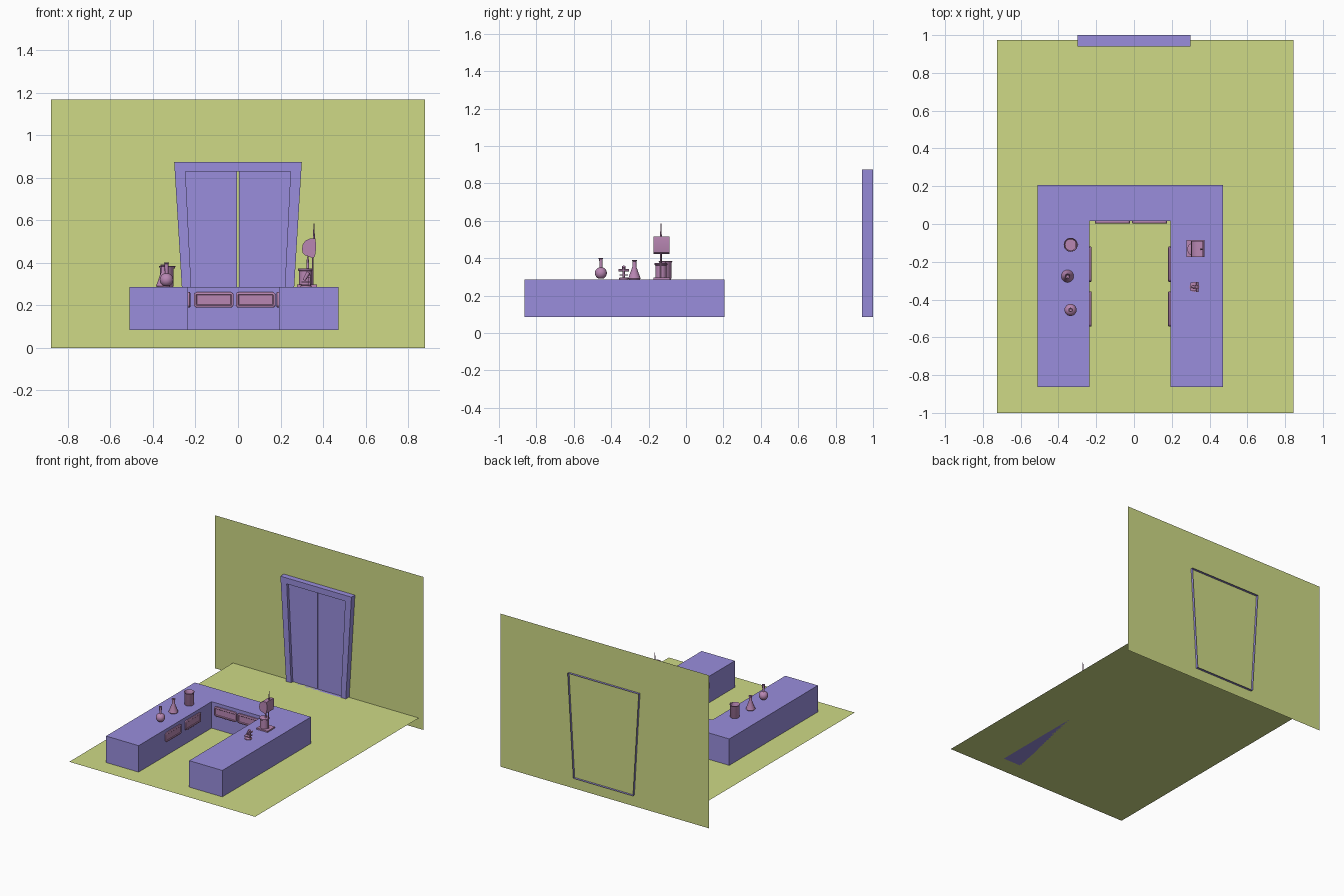
import bpy, bmesh, math
from mathutils import Vector, Matrix

if "Cube" in bpy.data.objects:
    bpy.data.objects.remove(bpy.data.objects["Cube"])


def material(name, rgb):
    m = bpy.data.materials.new(name)
    m.diffuse_color = (*rgb, 1)
    m.use_nodes = True
    m.node_tree.nodes["Principled BSDF"].inputs["Base Color"].default_value = m.diffuse_color
    return m


GREEN = material("green", (0.62, 0.70, 0.24))
PURPLE = material("purple", (0.32, 0.27, 0.72))
PINK = material("pink", (0.48, 0.24, 0.45))
FLOOR, TOP = 0.085, 0.287


def finish(bm, name, mat, smooth=False, fix=True):
    if fix:
        bmesh.ops.recalc_face_normals(bm, faces=bm.faces)
    me = bpy.data.meshes.new(name)
    bm.to_mesh(me)
    bm.free()
    me.materials.append(mat)
    ob = bpy.data.objects.new(name, me)
    bpy.context.collection.objects.link(ob)
    if smooth:
        bpy.ops.object.select_all(action='DESELECT')
        ob.select_set(True)
        bpy.context.view_layer.objects.active = ob
        bpy.ops.object.shade_smooth_by_angle(angle=math.radians(40))
    return ob


def sheet(name, pts, mat):
    bm = bmesh.new()
    bm.faces.new([bm.verts.new(p) for p in pts])
    return finish(bm, name, mat, fix=False)


def prism(name, pts, depth, mat, smooth=False):
    """Extrude a planar outline along a vector."""
    bm = bmesh.new()
    f = bm.faces.new([bm.verts.new(p) for p in pts])
    r = bmesh.ops.extrude_face_region(bm, geom=[f], use_keep_orig=True)
    vs = [g for g in r["geom"] if isinstance(g, bmesh.types.BMVert)]
    bmesh.ops.translate(bm, verts=vs, vec=depth)
    return finish(bm, name, mat, smooth)


def box(name, x0, x1, y0, y1, z0, z1, mat):
    return prism(name, [(x0, y0, z0), (x1, y0, z0), (x1, y1, z0), (x0, y1, z0)], (0, 0, z1 - z0), mat)


def lathe(name, x, y, z, profile, n=24):
    """Spin (radius, height) points around a vertical axis."""
    bm = bmesh.new()
    vs = [bm.verts.new((r, 0, h)) for r, h in profile]
    es = [bm.edges.new(p) for p in zip(vs, vs[1:])]
    bmesh.ops.spin(bm, geom=vs + es, axis=(0, 0, 1), cent=(0, 0, 0), angle=2 * math.pi, steps=n)
    bmesh.ops.remove_doubles(bm, verts=bm.verts, dist=1e-5)
    bmesh.ops.translate(bm, verts=bm.verts, vec=(x, y, z))
    return finish(bm, name, PINK, True)


def rod(name, a, b, r1, r2=None, n=16):
    a, b = Vector(a), Vector(b)
    bm = bmesh.new()
    m = Matrix.Translation((a + b) / 2) @ (b - a).to_track_quat('Z', 'Y').to_matrix().to_4x4()
    bmesh.ops.create_cone(bm, cap_ends=True, segments=n, radius1=r1, radius2=r1 if r2 is None else r2,
                          depth=(b - a).length, matrix=m)
    return finish(bm, name, PINK, True)


def drawer_front(name, centre, angle, w=0.186, h=0.072, t=0.012, rad=0.014):
    """Rounded panel with a sunken centre, facing -y before turning."""
    bm = bmesh.new()
    vs = []
    for k, (sx, sz) in enumerate([(1, 1), (-1, 1), (-1, -1), (1, -1)]):
        for i in range(5):
            a = math.radians(90 * k + 22.5 * i)
            vs.append(bm.verts.new((sx * (w / 2 - rad) + rad * math.cos(a), 0,
                                    sz * (h / 2 - rad) + rad * math.sin(a))))
    face = bm.faces.new(vs)
    r = bmesh.ops.extrude_face_region(bm, geom=[face], use_keep_orig=True)
    front = next(g for g in r["geom"] if isinstance(g, bmesh.types.BMFace))
    bmesh.ops.translate(bm, verts=front.verts, vec=(0, -t, 0))
    bmesh.ops.recalc_face_normals(bm, faces=bm.faces)
    for thick, dy in ((0.004, -0.003), (0.006, 0), (0.004, 0.004)):
        bmesh.ops.inset_region(bm, faces=[front], thickness=thick)
        bmesh.ops.translate(bm, verts=front.verts, vec=(0, dy, 0))
    bmesh.ops.transform(bm, matrix=Matrix.Translation(centre) @ Matrix.Rotation(angle, 4, 'Z'), verts=bm.verts)
    return finish(bm, name, PINK, True)


# Room: floor and back wall
sheet("floor", [(-0.725, -1, FLOOR), (0.845, -1, FLOOR), (0.845, 0.975, FLOOR), (-0.725, 0.975, FLOOR)], GREEN)
sheet("back_wall", [(-0.88, 0.982, 0), (0.88, 0.982, 0), (0.88, 0.982, 1.168), (-0.88, 0.982, 1.168)], GREEN)

# U-shaped counter
outline = [(-0.51, -0.863), (-0.235, -0.863), (-0.235, 0.017), (0.192, 0.017),
           (0.192, -0.863), (0.472, -0.863), (0.472, 0.207), (-0.51, 0.207)]
prism("counter", [(x, y, FLOOR) for x, y in outline], (0, 0, TOP - FLOOR), PURPLE)

# Drawer fronts on the three inner sides
for i, x in enumerate((-0.114, 0.083)):
    drawer_front(f"back_drawer_{i + 1}", (x, 0.017, 0.226), 0)
for i, y in enumerate((-0.213, -0.45)):
    drawer_front(f"left_drawer_{i + 1}", (-0.235, y, 0.226), math.pi / 2, t=0.008)
    drawer_front(f"right_drawer_{i + 1}", (0.192, y, 0.226), -math.pi / 2, t=0.008)

# Door frame: tapered shell, open at the back
outer = [(-0.252, FLOOR), (-0.3, 0.875), (0.3, 0.875), (0.252, FLOOR)]
inner = [(-0.21, FLOOR), (-0.247, 0.83), (0.247, 0.83), (0.21, FLOOR)]
bm = bmesh.new()
rings = [[bm.verts.new((x, y, z)) for x, z in pts]
         for pts, y in ((outer, 1.0), (outer, 0.94), (inner, 0.94), (inner, 0.982))]
for a, b in zip(rings, rings[1:]):
    for i in range(3):
        bm.faces.new((a[i], a[i + 1], b[i + 1], b[i]))
bm.faces.new((rings[0][3], rings[0][0], rings[1][0], rings[1][3]))
finish(bm, "door_frame", PURPLE)

# Two door leaves with a narrow gap
for side, s in (("left", -1), ("right", 1)):
    pts = [(s * 0.21, 0.962, FLOOR), (s * 0.004, 0.962, FLOOR), (s * 0.004, 0.962, 0.83), (s * 0.247, 0.962, 0.83)]
    prism(f"{side}_door_leaf", pts, (0, 0.019, 0), PURPLE)

# Beaker with lip and spout
lathe("beaker", -0.335, -0.11, TOP, [(0, 0), (0.029, 0), (0.032, 0.004), (0.032, 0.088), (0.037, 0.096),
                                    (0.035, 0.099), (0.029, 0.09), (0.029, 0.006), (0, 0.006)])
prism("beaker_spout", [(-0.306, -0.122, 0.383), (-0.294, -0.11, 0.385), (-0.306, -0.098, 0.383)],
      (-0.003, 0, -0.012), PINK)

# Conical flask
lathe("conical_flask", -0.352, -0.276, TOP, [(0, 0), (0.03, 0), (0.033, 0.005), (0.011, 0.066), (0.01, 0.096),
                                            (0.014, 0.1), (0.012, 0.104), (0.007, 0.1), (0.007, 0.066), (0, 0.05)])

# Round flask
ball = [(0.032 * math.sin(a), 0.033 - 0.032 * math.cos(a)) for a in [math.radians(15 * i) for i in range(2, 12)]]
lathe("round_flask", -0.336, -0.455, TOP, [(0, 0.004)] + ball + [(0.009, 0.108), (0.012, 0.11), (0.012, 0.115),
                                                              (0.007, 0.115), (0.007, 0.07), (0, 0.06)])

# Apparatus: base plate, canister, stem, curved tank and rod
box("apparatus_base", 0.278, 0.372, -0.175, -0.085, TOP, 0.297, PINK)
lathe("apparatus_canister", 0.317, -0.134, 0.297, [(0, 0), (0.03, 0), (0.03, 0.064), (0.035, 0.068),
                                                  (0.035, 0.075), (0.03, 0.077), (0, 0.077)])
rod("apparatus_post", (0.352, -0.134, 0.297), (0.352, -0.134, 0.43), 0.004)
rod("apparatus_stem", (0.328, -0.134, 0.37), (0.328, -0.134, 0.43), 0.007, 0.004)
tank = [(0.364, 0.515), (0.338, 0.514), (0.318, 0.505), (0.305, 0.488), (0.301, 0.466), (0.304, 0.446),
        (0.315, 0.435), (0.332, 0.43), (0.350, 0.422), (0.362, 0.43), (0.368, 0.472)]
prism("apparatus_tank", [(x, -0.175, z) for x, z in tank], (0, 0.086, 0), PINK, True)
rod("apparatus_rod", (0.357, -0.134, 0.51), (0.357, -0.134, 0.585), 0.005, 0.002)

# Small microscope
lathe("microscope_base", 0.32, -0.333, TOP, [(0, 0), (0.026, 0), (0.026, 0.006), (0.02, 0.009), (0, 0.009)])
rod("microscope_column", (0.335, -0.333, TOP), (0.335, -0.333, 0.345), 0.006)
box("microscope_stage", 0.298, 0.34, -0.356, -0.31, 0.308, 0.313, PINK)
rod("microscope_tube", (0.31, -0.333, 0.318), (0.332, -0.333, 0.355), 0.007, 0.01)
rod("microscope_knob", (0.335, -0.36, 0.335), (0.335, -0.306, 0.335), 0.006)
